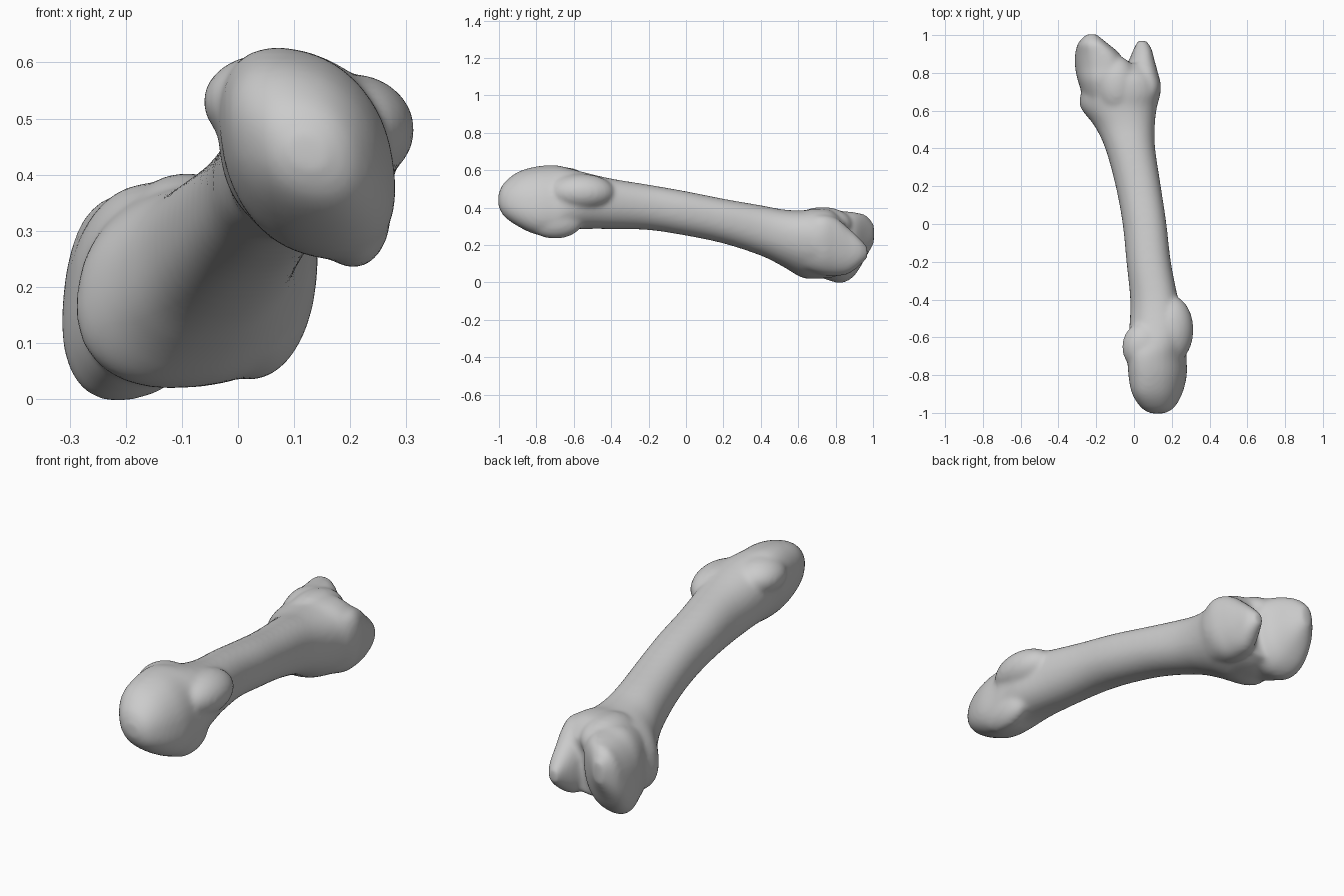
import bpy, bmesh, math
from mathutils import Vector

bm = bmesh.new()
N = 32


def catmull(a, b, c, d, t):
    return [0.5 * (2*q + (r - p)*t + (2*p - 5*q + 4*r - s)*t*t + (3*q - p - 3*r + s)*t**3)
            for p, q, r, s in zip(a, b, c, d)]


def loft(sections, power=0.9, steps=4):
    """Skin of rounded sections: y, x min, x max, z min, z max, tilt."""
    rows = []
    for i in range(len(sections) - 1):
        quad = [sections[min(max(k, 0), len(sections) - 1)] for k in range(i - 1, i + 3)]
        rows += [catmull(*quad, s / steps) for s in range(steps)]
    rows.append(sections[-1])
    rings = []
    for y, x0, x1, z0, z1, tilt in rows:
        ring = []
        for k in range(N):
            a = 2 * math.pi * k / N
            c, s = math.cos(a), math.sin(a + tilt)
            c = math.copysign(abs(c) ** power, c)
            s = math.copysign(abs(s) ** power, s)
            ring.append(bm.verts.new(((x0 + x1)/2 + (x1 - x0)/2*c, y,
                                      (z0 + z1)/2 + (z1 - z0)/2*s)))
        rings.append(ring)
    for a, b in zip(rings, rings[1:]):
        for k in range(N):
            bm.faces.new((a[k], a[k-1], b[k-1], b[k]))
    bm.faces.new(rings[0])
    bm.faces.new(rings[-1][::-1])


def lump(centre, radii):
    made = bmesh.ops.create_uvsphere(bm, u_segments=24, v_segments=16, radius=1)
    for v in made["verts"]:
        v.co = Vector([c + r * p for c, r, p in zip(centre, radii, v.co)])


# rounded head, shaft and flaring base
loft([
    (-1.003, 0.09, 0.16, 0.41, 0.47, -0.2),
    (-0.975, 0.04, 0.21, 0.355, 0.53, -0.25),
    (-0.90, -0.01, 0.255, 0.30, 0.59, -0.3),
    (-0.80, -0.03, 0.28, 0.255, 0.62, -0.3),
    (-0.70, -0.035, 0.278, 0.25, 0.627, -0.3),
    (-0.63, -0.035, 0.28, 0.275, 0.612, -0.15),
    (-0.55, -0.025, 0.275, 0.285, 0.59, 0.0),
    (-0.40, -0.02, 0.235, 0.285, 0.555, 0.1),
    (-0.20, -0.04, 0.195, 0.28, 0.522, 0.1),
    (0.00, -0.06, 0.172, 0.25, 0.487, 0.1),
    (0.20, -0.097, 0.142, 0.208, 0.447, 0.1),
    (0.40, -0.152, 0.112, 0.143, 0.412, 0.1),
    (0.52, -0.21, 0.11, 0.083, 0.39, 0.15),
    (0.62, -0.285, 0.122, 0.025, 0.385, 0.2),
    (0.70, -0.28, 0.142, 0.02, 0.395, 0.15),
    (0.78, -0.27, 0.128, 0.025, 0.385, 0.1),
    (0.85, -0.20, 0.07, 0.05, 0.32, 0.1),
])

# large left condyle
loft([
    (0.62, -0.25, -0.08, 0.06, 0.34, 0.2),
    (0.75, -0.295, -0.05, 0.015, 0.385, 0.2),
    (0.83, -0.312, -0.045, -0.004, 0.382, 0.25),
    (0.90, -0.312, -0.075, 0.035, 0.375, 0.25),
    (0.96, -0.295, -0.145, 0.13, 0.36, 0.2),
    (1.005, -0.25, -0.20, 0.21, 0.31, 0.1),
], 0.85)

# smaller right condyle
loft([
    (0.62, -0.04, 0.11, 0.07, 0.34, 0.3),
    (0.72, -0.04, 0.143, 0.04, 0.36, 0.3),
    (0.80, -0.04, 0.127, 0.033, 0.345, 0.25),
    (0.87, -0.025, 0.108, 0.045, 0.29, 0.2),
    (0.93, 0.0, 0.092, 0.09, 0.235, 0.1),
    (0.97, 0.02, 0.065, 0.13, 0.19, 0.0),
], 0.9)

# tuberosities beside the head, and a ridge above the base
lump((0.20, -0.56, 0.48), (0.115, 0.18, 0.10))
lump((0.05, -0.65, 0.53), (0.113, 0.13, 0.085))
lump((0.205, -0.70, 0.33), (0.068, 0.15, 0.097))
lump((-0.09, 0.73, 0.31), (0.11, 0.16, 0.093))

mesh = bpy.data.meshes.new("long_bone")
bmesh.ops.recalc_face_normals(bm, faces=bm.faces[:])
bm.to_mesh(mesh)
bm.free()
bone = bpy.data.objects.new("long_bone", mesh)
bpy.context.collection.objects.link(bone)

# fuse the parts into one soft surface
remesh = bone.modifiers.new("fuse", 'REMESH')
remesh.mode = 'VOXEL'
remesh.voxel_size = 0.011
remesh.use_smooth_shade = True
soften = bone.modifiers.new("soften", 'SMOOTH')
soften.factor = 0.5
soften.iterations = 12
